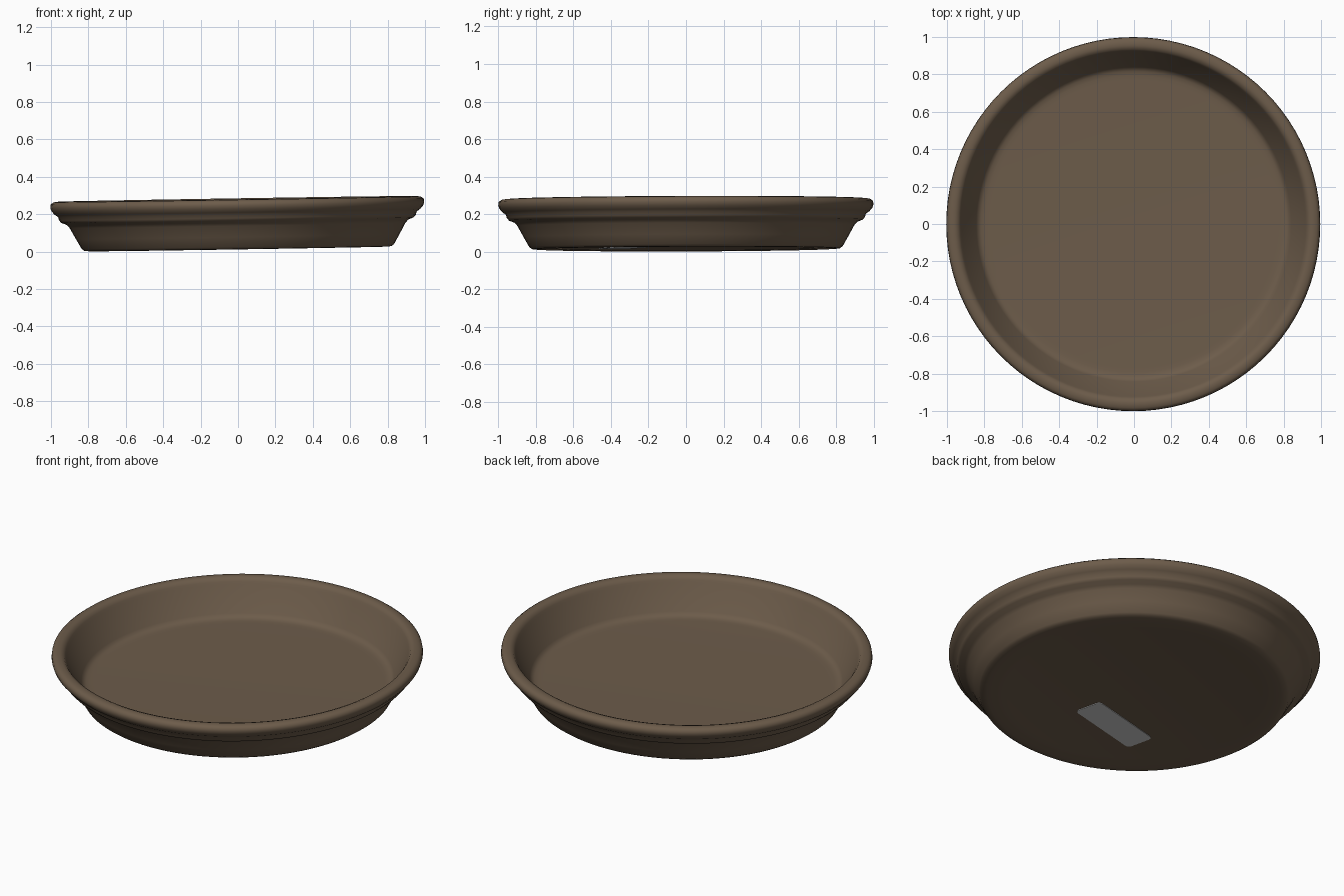
import bpy
import bmesh
from math import radians, tau
from mathutils import Matrix, Vector

cube = bpy.data.objects.get("Cube")
if cube:
    bpy.data.objects.remove(cube)

SEGMENTS = 96
# The dish rests slightly tilted, higher on +x
TILT = Matrix.Rotation(-0.016, 4, 'Y') @ Matrix.Rotation(0.003, 4, 'X')


def make_material(name, color):
    mat = bpy.data.materials.new(name)
    mat.use_nodes = True
    mat.diffuse_color = (*color, 1)
    bsdf = mat.node_tree.nodes["Principled BSDF"]
    bsdf.inputs["Base Color"].default_value = (*color, 1)
    bsdf.inputs["Roughness"].default_value = 0.8
    return mat


def add_object(name, bm, mat):
    bmesh.ops.recalc_face_normals(bm, faces=bm.faces)
    bm.transform(TILT)
    mesh = bpy.data.meshes.new(name)
    bm.to_mesh(mesh)
    bm.free()
    obj = bpy.data.objects.new(name, mesh)
    bpy.context.collection.objects.link(obj)
    mesh.materials.append(mat)
    bpy.ops.object.select_all(action='DESELECT')
    obj.select_set(True)
    bpy.context.view_layer.objects.active = obj
    bpy.ops.object.shade_smooth_by_angle(angle=radians(50))
    return obj


brown = make_material("brown clay", (0.152, 0.107, 0.069))
grey = make_material("label grey", (0.62, 0.62, 0.62))

# Saucer: closed profile (radius, height) from underside centre to floor centre
profile = [
    (0, 0.026), (0.64, 0.026), (0.69, 0.017), (0.79, 0.014), (0.82, 0.016),
    (0.835, 0.027), (0.865, 0.08), (0.898, 0.14), (0.913, 0.157),
    (0.942, 0.168), (0.954, 0.182), (0.959, 0.2), (0.977, 0.212),
    (0.994, 0.232), (1.0, 0.25), (0.997, 0.268), (0.982, 0.279),
    (0.955, 0.282), (0.935, 0.275), (0.925, 0.26), (0.918, 0.247),
    (0.842, 0.11), (0.832, 0.097), (0.817, 0.089), (0.795, 0.086),
    (0.77, 0.085), (0, 0.084),
]
bm = bmesh.new()
points = [bm.verts.new((r, 0, z)) for r, z in profile]
edges = [bm.edges.new(pair) for pair in zip(points, points[1:])]
bmesh.ops.spin(bm, geom=points + edges, cent=(0, 0, 0), axis=(0, 0, 1),
               angle=tau, steps=SEGMENTS, use_merge=False)
bmesh.ops.remove_doubles(bm, verts=bm.verts, dist=0.0001)
add_object("saucer", bm, brown)

# Label: thin rounded plate stuck under the base
bm = bmesh.new()
bmesh.ops.create_cube(bm, size=1)
bmesh.ops.scale(bm, vec=(0.47, 0.165, 0.006), verts=bm.verts)
corners = [e for e in bm.edges
           if abs((e.verts[0].co - e.verts[1].co).z) > 0.001]
bmesh.ops.bevel(bm, geom=corners, offset=0.025, segments=3,
                profile=0.5, affect='EDGES')
bm.transform(Matrix.Translation(Vector((-0.14, -0.335, 0.025)))
             @ Matrix.Rotation(0.226, 4, 'Z'))
add_object("base_label", bm, grey)
